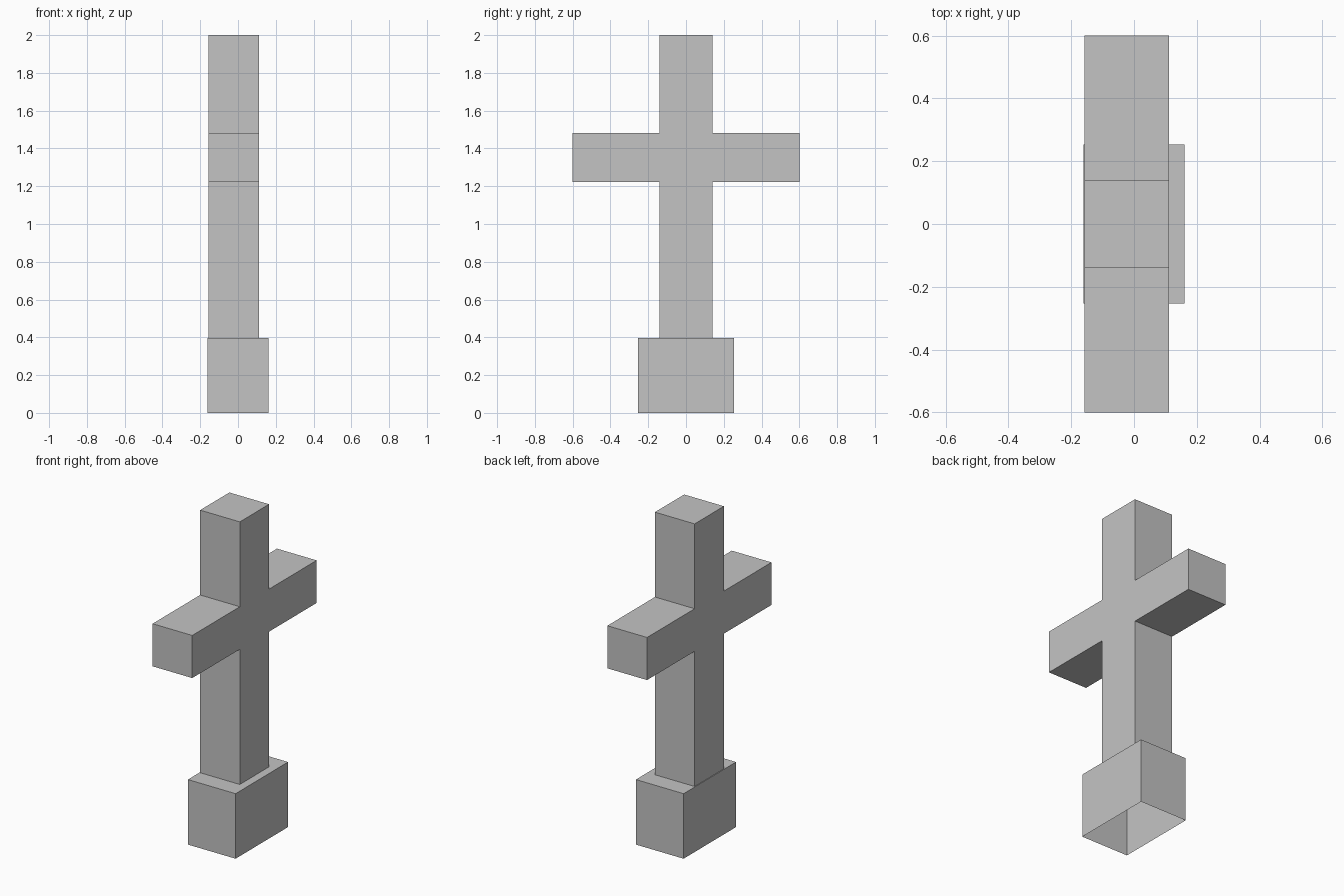
import bpy
import bmesh

if "Cube" in bpy.data.objects:
    bpy.data.objects.remove(bpy.data.objects["Cube"], do_unlink=True)

# Plain stone colour
STONE = (0.55, 0.55, 0.55, 1.0)
stone = bpy.data.materials.new("grey_stone")
stone.use_nodes = True
stone.diffuse_color = STONE
stone.node_tree.nodes["Principled BSDF"].inputs["Base Color"].default_value = STONE


def extrude_profile(name, half, x_min, x_max):
    """Mirror a (y, z) half outline, extrude it along x, leave the underside open."""
    outline = half + [(-y, z) for y, z in reversed(half)]
    bm = bmesh.new()
    face = bm.faces.new([bm.verts.new((x_min, y, z)) for y, z in outline])
    ext = bmesh.ops.extrude_face_region(bm, geom=[face], use_keep_orig=True)
    moved = [v for v in ext["geom"] if isinstance(v, bmesh.types.BMVert)]
    bmesh.ops.translate(bm, verts=moved, vec=(x_max - x_min, 0, 0))
    bmesh.ops.recalc_face_normals(bm, faces=bm.faces)
    floor = min(z for y, z in half)
    under = [f for f in bm.faces if all(abs(v.co.z - floor) < 1e-4 for v in f.verts)]
    bmesh.ops.delete(bm, geom=under, context="FACES")
    mesh = bpy.data.meshes.new(name)
    bm.to_mesh(mesh)
    bm.free()
    mesh.materials.append(stone)
    obj = bpy.data.objects.new(name, mesh)
    bpy.context.collection.objects.link(obj)
    return obj


# Pedestal: hollow block, closed on top
BASE_TOP = 0.397
extrude_profile("pedestal", [(0.253, 0), (0.253, BASE_TOP)], -0.161, 0.161)

# Upright and arms in one outline
POST, ARM = 0.141, 0.60
ARM_LOW, ARM_HIGH = 1.222, 1.482
extrude_profile("cross", [(POST, BASE_TOP), (POST, ARM_LOW), (ARM, ARM_LOW),
                          (ARM, ARM_HIGH), (POST, ARM_HIGH), (POST, 2.0)],
                -0.157, 0.111)
